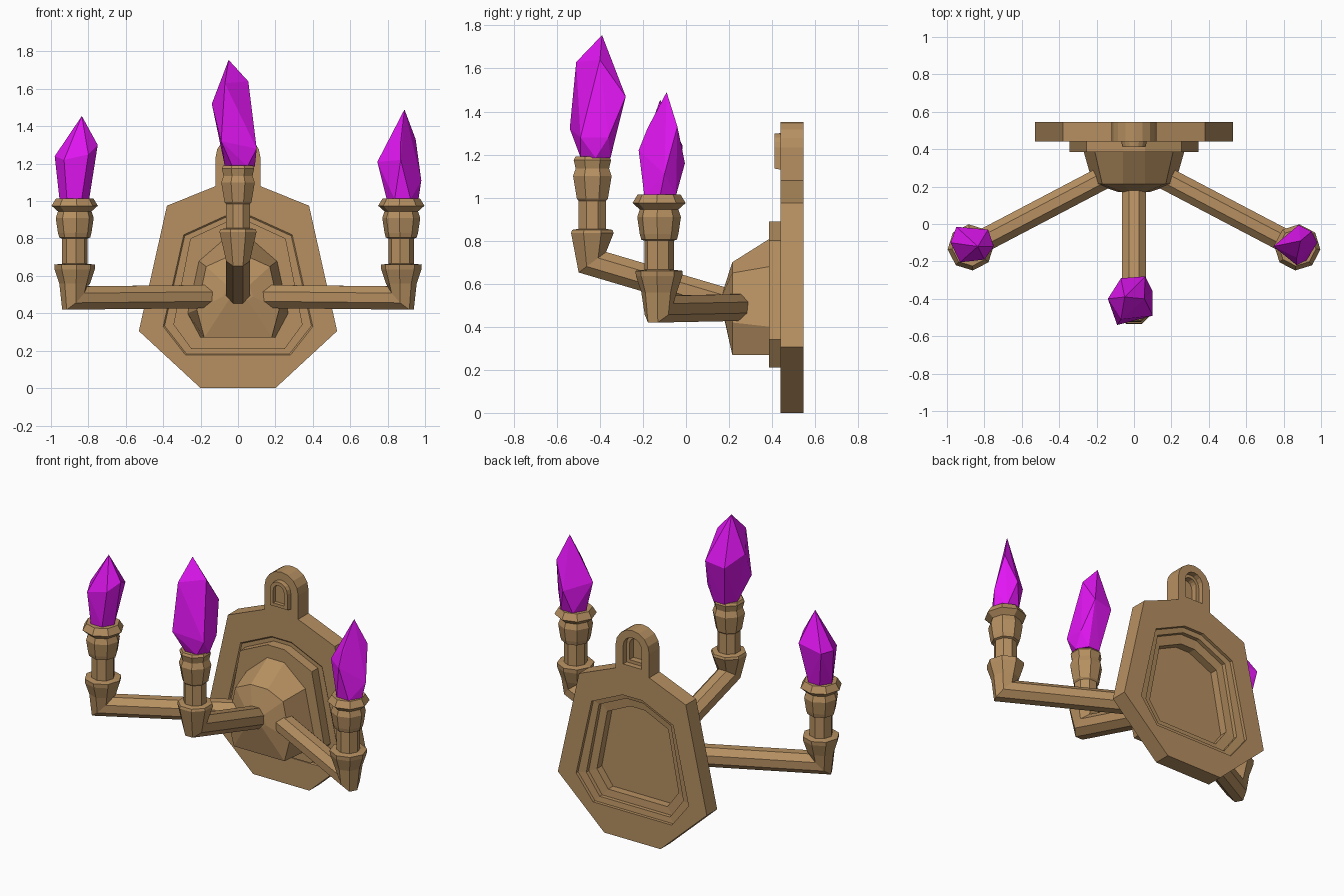
import bpy, bmesh, math
from mathutils import Vector

if "Cube" in bpy.data.objects:
    bpy.data.objects.remove(bpy.data.objects["Cube"])


def material(name, rgb):
    m = bpy.data.materials.new(name)
    m.diffuse_color = (*rgb, 1)
    m.use_nodes = True
    m.node_tree.nodes["Principled BSDF"].inputs["Base Color"].default_value = m.diffuse_color
    return m


BRONZE = material("bronze", (0.47, 0.28, 0.12))
CRYSTAL = material("crystal", (0.76, 0.008, 0.9))


def finish(bm, name, mat):
    bmesh.ops.recalc_face_normals(bm, faces=bm.faces)
    me = bpy.data.meshes.new(name)
    bm.to_mesh(me)
    bm.free()
    me.materials.append(mat)
    ob = bpy.data.objects.new(name, me)
    bpy.context.collection.objects.link(ob)
    return ob


def loft(name, rings, mat=BRONZE):
    """Skin a list of equal-length point rings and cap both ends."""
    bm = bmesh.new()
    vs = [[bm.verts.new(p) for p in r] for r in rings]
    n = len(rings[0])
    for a, b in zip(vs, vs[1:]):
        for i in range(n):
            j = (i + 1) % n
            bm.faces.new((a[i], a[j], b[j], b[i]))
    bm.faces.new(vs[0])
    bm.faces.new(vs[-1])
    return finish(bm, name, mat)


def shield(y, half):
    """Mirror the right half of a shield outline, bottom to top."""
    pts = half + [(-x, z) for x, z in reversed(half)]
    return [(x, y, z) for x, z in pts]


def grow(half, d):
    """Move a shield outline outwards from its middle by about d."""
    c = Vector((0, 0.5))
    return [tuple(Vector(p) + (Vector(p) - c).normalized() * d) for p in half]


def arch(y, w, z0, z1, n=8):
    """Round-topped outline of half width w."""
    pts = [(w, y, z0)]
    for i in range(n + 1):
        a = math.pi * i / n
        pts.append((w * math.cos(a), y, z1 - w + w * math.sin(a)))
    return pts + [(-w, y, z0)]


# Back plate: stepped recess behind, grooved front with a raised block
outer = [(0.2, 0), (0.53, 0.305), (0.38, 0.975), (0.12, 1.08)]
groove = [(0.28, 0.176), (0.40, 0.33), (0.29, 0.82), (0.07, 0.92)]
block = [(0.25, 0.21), (0.345, 0.34), (0.255, 0.80), (0.06, 0.89)]
inner = grow(block, -0.06)
loft("back_plate", [
    shield(0.44, inner), shield(0.49, inner), shield(0.495, block),
    shield(0.52, block), shield(0.525, groove), shield(0.545, groove),
    shield(0.545, outer), shield(0.44, outer),
    shield(0.44, groove), shield(0.447, grow(groove, -0.008)),
    shield(0.447, block), shield(0.385, block), shield(0.385, inner)])

# Hanging tab with arched pockets on both sides
loft("hanging_tab", [
    arch(0.47, 0.045, 1.14, 1.285), arch(0.51, 0.045, 1.14, 1.285),
    arch(0.51, 0.065, 1.12, 1.305), arch(0.545, 0.065, 1.12, 1.305),
    arch(0.545, 0.12, 1.03, 1.352), arch(0.44, 0.12, 1.03, 1.352),
    arch(0.44, 0.068, 1.13, 1.30), arch(0.412, 0.062, 1.135, 1.297),
    arch(0.412, 0.038, 1.155, 1.275), arch(0.435, 0.038, 1.155, 1.275)])

# Faceted boss in the middle
loft("boss", [
    shield(0.39, [(0.2, 0.27), (0.27, 0.40), (0.21, 0.68), (0.06, 0.81)]),
    shield(0.215, [(0.18, 0.27), (0.22, 0.42), (0.17, 0.65), (0.06, 0.70)]),
    shield(0.17, [(0.05, 0.47), (0.08, 0.49), (0.06, 0.55), (0.02, 0.56)])])


def tube(name, path, sides=8):
    """Sweep a polygon along (point, radius) pairs with a mitred elbow at index 1."""
    pts = [Vector(p) for p, r in path]
    flat = Vector((pts[1].x - pts[0].x, pts[1].y - pts[0].y, 0)).normalized()
    d0 = (pts[1] - pts[0]).normalized()
    side = d0.cross(Vector((0, 0, 1))).normalized()
    rings = []
    for k, (p, r) in enumerate(path):
        t, stretch = Vector((0, 0, 1)), 1
        if k == 0:
            t, stretch = flat, 1 / flat.dot(d0)
        if k == 1:
            m = (d0 + t).normalized()
            stretch, t = 1 / m.dot(d0), m
        up = side.cross(t)
        ring = []
        for i in range(sides):
            a = math.tau * (i + 0.5) / sides
            ring.append(pts[k] + side * r * math.cos(a) + up * r * stretch * math.sin(a))
        rings.append(ring)
    return loft(name, rings)


def arm(name, start, elbow, r, post):
    x, y, z = elbow
    return tube(name, [(start, r), (elbow, r)] + [((x, y, h), q) for h, q in post])


# Two mirrored side arms with candle holders
side_post = [(0.56, 0.083), (0.635, 0.108), (0.66, 0.11), (0.665, 0.069), (0.80, 0.069),
             (0.805, 0.083), (0.83, 0.09), (0.91, 0.102), (0.945, 0.09), (0.975, 0.124), (1.015, 0.1)]
for s, n in ((1, "right_arm"), (-1, "left_arm")):
    arm(n, (s * 0.13, 0.265, 0.49), (s * 0.873, -0.125, 0.482), 0.067, side_post)

# Rising centre arm
centre_post = [(0.835, 0.107), (0.85, 0.102), (0.855, 0.069), (0.985, 0.069), (0.995, 0.078),
               (1.10, 0.097), (1.135, 0.084), (1.175, 0.094), (1.19, 0.085)]
arm("centre_arm", (0, 0.24, 0.50), (0, -0.435, 0.70), 0.069, centre_post)


def crystal(name, base, r, pts):
    """Convex gem standing on a hexagonal foot."""
    x, y, z = base
    foot = [(x + r * math.cos(i * math.pi / 3), y + r * math.sin(i * math.pi / 3), z) for i in range(6)]
    bm = bmesh.new()
    for p in foot + pts:
        bm.verts.new(p)
    res = bmesh.ops.convex_hull(bm, input=bm.verts)
    junk = [v for v in res["geom_interior"] if isinstance(v, bmesh.types.BMVert)]
    bmesh.ops.delete(bm, geom=junk, context='VERTS')
    return finish(bm, name, CRYSTAL)


# Crystal flames
crystal("centre_crystal", (0.01, -0.42, 1.185), 0.08, [
    (-0.14, -0.40, 1.52), (-0.07, -0.51, 1.63), (0.055, -0.40, 1.64), (0.10, -0.49, 1.28),
    (-0.09, -0.54, 1.32), (0.06, -0.28, 1.47), (-0.07, -0.29, 1.45), (0.10, -0.36, 1.28),
    (-0.05, -0.39, 1.755)])
crystal("right_crystal", (0.88, -0.12, 1.01), 0.085, [
    (0.745, -0.12, 1.21), (0.87, -0.22, 1.22), (0.98, -0.10, 1.11), (0.88, -0.005, 1.16),
    (0.95, -0.04, 1.33), (0.87, -0.18, 1.32), (0.89, -0.09, 1.49)])
crystal("left_crystal", (-0.875, -0.12, 1.015), 0.08, [
    (-0.98, -0.10, 1.24), (-0.93, -0.205, 1.22), (-0.80, -0.19, 1.25), (-0.75, -0.12, 1.30),
    (-0.78, -0.03, 1.26), (-0.95, -0.015, 1.24), (-0.835, -0.12, 1.455)])
